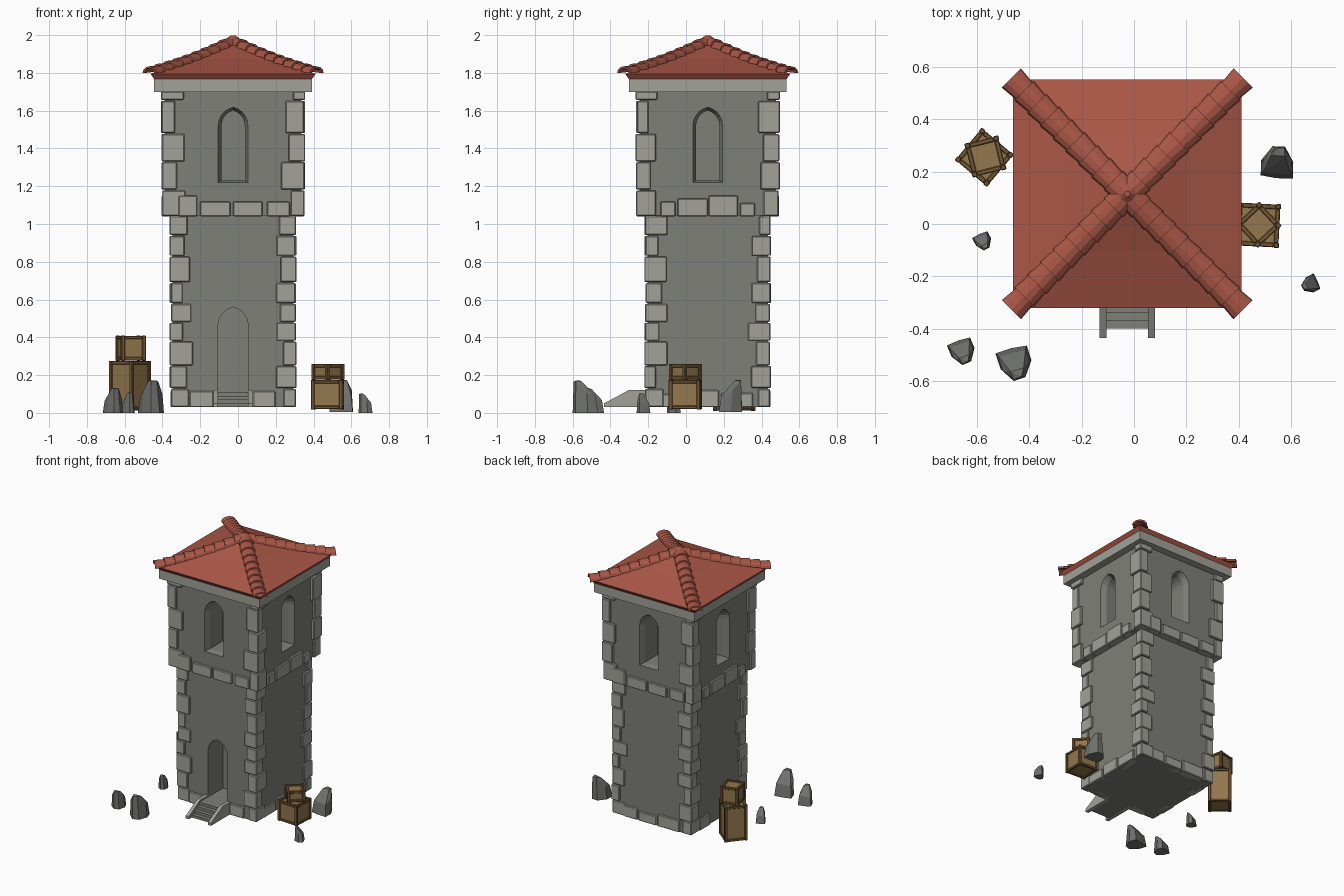
import bpy, bmesh, random
from math import sin, cos, pi, radians, sqrt, acos
from mathutils import Matrix, Vector

if "Cube" in bpy.data.objects:
    bpy.data.objects.remove(bpy.data.objects["Cube"])

random.seed(4)
TOWER = (-0.026, 0.115, 0)


def mat(name, rgb):
    m = bpy.data.materials.new(name)
    m.diffuse_color = (*rgb, 1)
    m.use_nodes = True
    m.node_tree.nodes["Principled BSDF"].inputs["Base Color"].default_value = m.diffuse_color
    return m


ROOF = mat("roof_tile_red", (0.40, 0.095, 0.062))
FRAME = mat("wood_dark", (0.17, 0.095, 0.035))
PANEL = mat("wood_light", (0.29, 0.185, 0.075))
STONE = mat("stone_light", (0.36, 0.36, 0.32))
WALL = mat("stone_wall", (0.21, 0.215, 0.19))
ROCK = mat("rock_grey", (0.16, 0.165, 0.155))


def finish(name, bm, material=None, loc=TOWER, bevel=0):
    bmesh.ops.recalc_face_normals(bm, faces=bm.faces)
    me = bpy.data.meshes.new(name)
    bm.to_mesh(me)
    bm.free()
    ob = bpy.data.objects.new(name, me)
    ob.location = loc
    bpy.context.collection.objects.link(ob)
    if material:
        me.materials.append(material)
    if bevel:
        b = ob.modifiers.new("bevel", 'BEVEL')
        b.width, b.segments = bevel, 1
    return ob


def box(bm, x, y, z, m=Matrix()):
    """Box given by (low, high) on each axis."""
    c = [(a + b) / 2 for a, b in (x, y, z)]
    s = [abs(b - a) for a, b in (x, y, z)]
    bmesh.ops.create_cube(bm, size=1, matrix=m @ Matrix.Translation(c) @ Matrix.Diagonal((*s, 1)))


def loft(bm, rings, caps=True):
    """Skin a list of equal, closed point rings."""
    vs = [[bm.verts.new(p) for p in r] for r in rings]
    n = len(rings[0])
    for a, b in zip(vs, vs[1:]):
        for i in range(n):
            bm.faces.new((a[i], a[(i + 1) % n], b[(i + 1) % n], b[i]))
    if caps:
        bm.faces.new(vs[0])
        bm.faces.new(vs[-1])


def turn(k):
    return Matrix.Rotation(k * pi / 2, 4, 'Z')


# pointed-arch cutters, laid out for the front wall then turned
def arch(w, z0, spring, y, inset):
    c, w, z0 = 0.0225, w - inset, z0 + inset * 0.6
    r, end = w + c, acos(c / (w + c))
    half = [(-c + r * cos(end * i / 5), spring + r * sin(end * i / 5)) for i in range(6)]
    pts = [(-w, z0), (w, z0)] + half + [(-a, b) for a, b in half[-2::-1]]
    return [(a, y, b) for a, b in pts]


def cut(ob, name, bm):
    c = finish(name, bm)
    c.hide_render = True
    c.hide_viewport = False
    c.display_type = 'WIRE'
    m = ob.modifiers.new("opening", 'BOOLEAN')
    m.object, m.operation, m.solver = c, 'DIFFERENCE', 'EXACT'


# walls
LOW, UP = 0.32, 0.362
bm = bmesh.new()
box(bm, (-LOW, LOW), (-LOW, LOW), (0.03, 1.06))
lower = finish("lower_wall", bm, WALL)
bm = bmesh.new()
loft(bm, [arch(0.08, 0.108, 0.46, y, 0) for y in (-0.4, -0.14)])
cut(lower, "door_cutter", bm)

bm = bmesh.new()
box(bm, (-UP, UP), (-UP, UP), (1.045, 1.72))
upper = finish("upper_wall", bm, WALL)
bm = bmesh.new()
for k in range(4):
    prof = [(-UP - 0.02, -0.007), (-UP + 0.04, 0.018), (-UP + 0.19, 0.018)]
    loft(bm, [[turn(k) @ Vector(p) for p in arch(0.08, 1.22, 1.52, y, i)] for y, i in prof])
cut(upper, "window_cutter", bm)


# corner stones, alternating long and short
def quoins(name, half, levels):
    bm = bmesh.new()
    for k in range(4):
        for i, (z0, z1) in enumerate(zip(levels, levels[1:])):
            a, b = (0.11, 0.075) if i % 2 else (0.075, 0.11)
            a, b = a + random.uniform(-.015, .015), b + random.uniform(-.015, .015)
            h = half - random.choice((0, 0.003, 0.007))
            box(bm, (h - a, h), (-h, -h + b), (z0 + 0.002, z1 - 0.003), turn(k))
    finish(name, bm, STONE, bevel=0.005)


quoins("lower_corner_stones", 0.336, [0.03, 0.13, 0.25, 0.38, 0.48, 0.58, 0.69, 0.83, 0.94, 1.045])
quoins("upper_corner_stones", 0.382, [1.04, 1.18, 1.33, 1.48, 1.655, 1.705])


# courses of stones at the foot of each storey: (start, end, top)
def course(name, half, z0, rows):
    bm = bmesh.new()
    for k in range(4):
        for a, b, top in rows[k % len(rows)]:
            box(bm, (a, b), (-half, -half + 0.06), (z0, top), turn(k))
    finish(name, bm, STONE, bevel=0.005)


course("upper_course", 0.378, 1.04, [
    [(-.29, -.19, 1.15), (-.175, -.015, 1.12), (.0, .155, 1.12), (.18, .3, 1.12)],
    [(-.25, -.17, 1.12), (-.16, 0, 1.135), (.005, .16, 1.15), (.17, .25, 1.11)]])
course("base_course", 0.332, 0.03, [
    [(-.23, -.105, .115), (.105, .225, .115)],
    [(-.24, -.1, .1), (-.09, .06, .12), (.07, .24, .105)],
    [(-.23, -.12, .115), (-.11, .04, .1), (.05, .23, .12)]])

# cornice
bm = bmesh.new()
box(bm, (-.418, .418), (-.418, .418), (1.70, 1.77))
finish("cornice", bm, STONE)

# hipped roof
bm = bmesh.new()
rings = [[turn(k) @ Vector((h, h, z)) for k in range(4)]
         for h, z in ((.418, 1.768), (.437, 1.795), (.22, 1.874), (.004, 1.968))]
loft(bm, rings)
finish("roof", bm, ROOF)

# ridge tiles: half-round shells overlapping down each hip
bm = bmesh.new()
N = 9
SPAN = 0.443


def tile_ring(t, scale, lift, k):
    d = SPAN * t
    z = 1.962 - 0.167 * t - 0.012 * sin(pi * t) + lift
    pts = []
    for r, order in ((1, range(7)), (0.72, range(6, -1, -1))):
        for i in order:
            a = pi * i / 6
            u, v = 0.052 * scale * r * cos(a), 0.036 * scale * r * sin(a)
            pts.append(turn(k) @ Vector((d + u / sqrt(2), d - u / sqrt(2), z + v)))
    return pts


for k in range(4):
    for i in range(N):
        loft(bm, [tile_ring(i / N, 0.88, -0.004, k), tile_ring((i + 1.08) / (N + .08), 1.0, 0.004, k)])
finish("ridge_tiles", bm, ROOF)
bm = bmesh.new()
bmesh.ops.create_cone(bm, cap_ends=True, segments=8, radius1=0.05, radius2=0.012, depth=0.03,
                      matrix=Matrix.Translation((0, 0, 1.984)))
finish("roof_cap", bm, ROOF)

# entrance stairs with sloped side walls
bm = bmesh.new()
side = [(-.30, .03), (-.55, .03), (-.55, .05), (-.415, .122), (-.30, .122)]
for a in (-.105, .08):
    loft(bm, [[(x, y, z) for y, z in side] for x in (a, a + .026)])
finish("stair_sides", bm, STONE)
bm = bmesh.new()
for i in range(4):
    box(bm, (-.08, .08), (-.515 + i * .03, -.30), (.03, .05 + i * .02))
finish("stair_steps", bm, WALL)


# crates: recessed panels inside a beam frame
def crate(name, x, y, z0, s, h, angle):
    loc = (x, y, z0 + h / 2)
    t = 0.02
    a, c = s / 2, h / 2
    p = bmesh.new()
    box(p, (-a + .01, a - .01), (-a + .01, a - .01), (-c + .01, c - .01))
    f = bmesh.new()
    for u in (-1, 1):
        for v in (-1, 1):
            box(f, (u * (a - t), u * a), (v * (a - t), v * a), (-c, c))
            box(f, (-a + t, a - t), (u * (a - t), u * (a - .002)), (v * (c - t), v * (c - .002)))
            box(f, (u * (a - t), u * (a - .002)), (-a + t, a - t), (v * (c - t), v * (c - .002)))
    for ob in (finish(name + "_panels", p, PANEL, loc), finish(name + "_frame", f, FRAME, loc, 0.003)):
        ob.rotation_euler.z = radians(angle)


crate("left_crate_tall", -.572, .255, .01, .162, .266, 50)
crate("left_crate_top", -.568, .258, .276, .134, .134, 14)
crate("right_crate_bottom", .474, -.004, .018, .168, .157, -3)
crate("right_crate_top", .476, -.003, .175, .126, .085, 43)

# rocks: one faceted hull, turned and scaled
HULL = [(-.07, .04, 0), (-.05, -.02, 0), (0, -.065, 0), (.045, -.05, 0), (.068, .015, 0), (.05, .07, 0),
        (-.01, .06, 0), (-.058, .03, .085), (.045, .055, .09), (.06, .01, .1), (-.04, -.028, .12),
        (0, -.06, .165), (.03, -.048, .172), (.038, -.015, .165), (-.012, -.03, .172)]
for i, (x, y, s, h, ang) in enumerate([(-.46, -.535, 1, 1, 0), (-.66, -.49, .76, .76, 5),
                                       (-.58, -.068, .52, .62, 10), (.555, .235, 1, .98, 160),
                                       (.672, -.228, .52, .6, -80)]):
    bm = bmesh.new()
    for p in HULL:
        bm.verts.new((p[0] * s, p[1] * s, p[2] * h))
    r = bmesh.ops.convex_hull(bm, input=bm.verts)
    bmesh.ops.delete(bm, geom=[v for v in bm.verts if not v.link_faces], context='VERTS')
    ob = finish(f"rock_{i + 1}", bm, ROCK, (x, y, 0 if i != 3 else .005))
    ob.rotation_euler.z = radians(ang)
